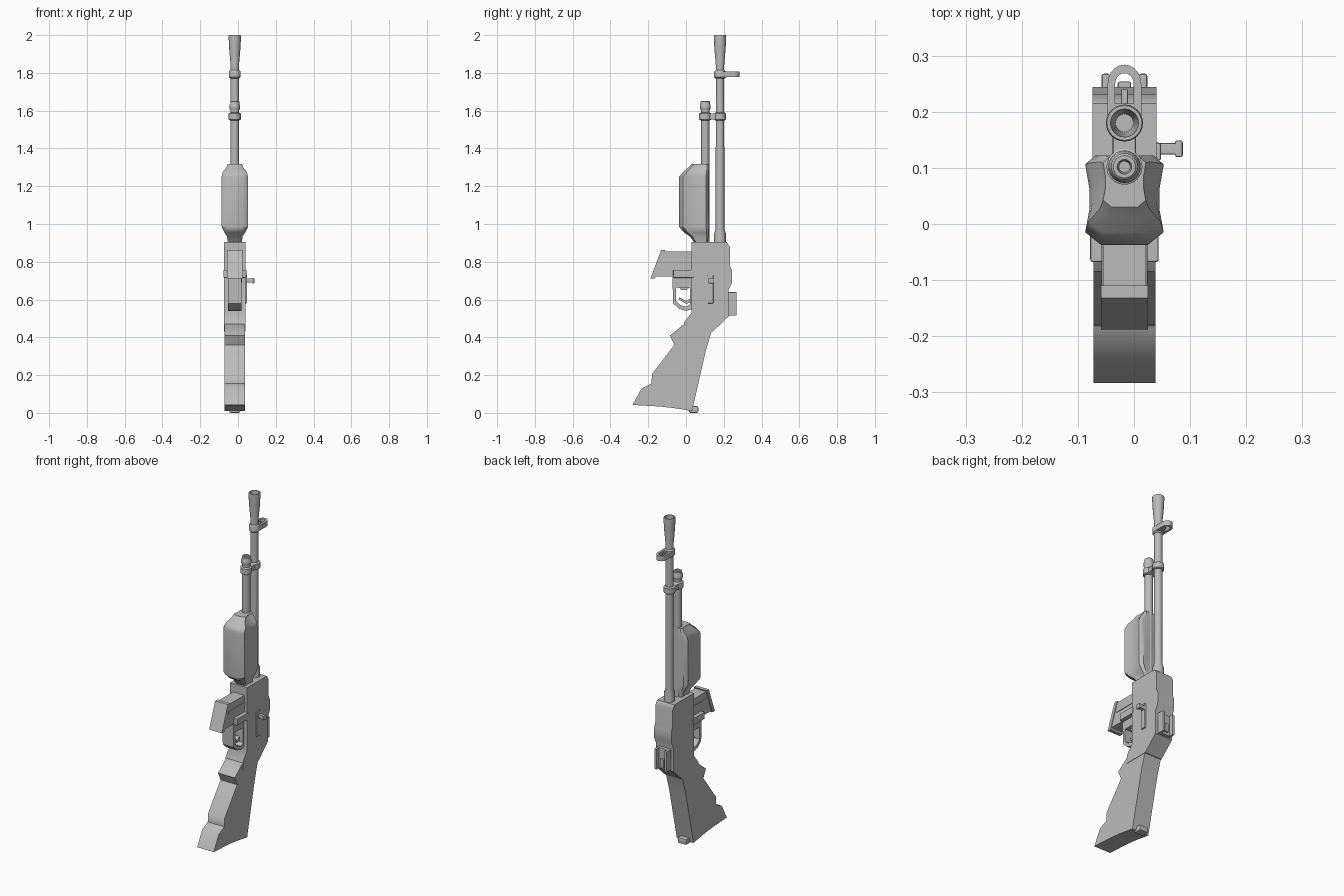
import bpy, bmesh, math
from mathutils import Vector

if "Cube" in bpy.data.objects:
    bpy.data.objects.remove(bpy.data.objects["Cube"], do_unlink=True)

CX = -0.017  # centre plane of the rifle
GREY = (0.5, 0.5, 0.5, 1)
mat = bpy.data.materials.new("plain grey")
mat.use_nodes = True
mat.diffuse_color = GREY
mat.node_tree.nodes["Principled BSDF"].inputs["Base Color"].default_value = GREY


def finish(name, bm):
    bmesh.ops.recalc_face_normals(bm, faces=bm.faces)
    me = bpy.data.meshes.new(name)
    bm.to_mesh(me)
    bm.free()
    for p in me.polygons:
        p.use_smooth = True
    me.set_sharp_from_angle(angle=math.radians(42))
    me.materials.append(mat)
    ob = bpy.data.objects.new(name, me)
    bpy.context.collection.objects.link(ob)
    wn = ob.modifiers.new("weighted normals", 'WEIGHTED_NORMAL')
    wn.keep_sharp = True
    return ob


def side(a, b, h):       # profile in y-z, thickness along x
    return (CX + h, a, b)


def flat(a, b, h):       # profile in x-y, thickness along z
    return (CX + a, b, h)


def plate(name, outer, lo, hi, rim=0.0, inner=None, place=side, seg=2):
    """Extruded profile, optionally with a hole, with rounded rims."""
    bm = bmesh.new()
    loops = [[[bm.verts.new(place(a, b, h)) for a, b in pts] for h in (lo, hi)]
             for pts in (outer, inner) if pts]
    n = len(outer)
    for low, high in loops:
        for i in range(n):
            j = (i + 1) % n
            bm.faces.new((low[i], low[j], high[j], high[i]))
    for k in (0, 1):
        if inner:
            o, q = loops[0][k], loops[1][k]
            for i in range(n):
                j = (i + 1) % n
                bm.faces.new((o[i], o[j], q[j], q[i]))
        else:
            bm.faces.new(loops[0][k])
    if rim:
        edges = [e for e in bm.edges if e.calc_face_angle(0) > 1.5
                 and any(set(e.verts) <= set(l) for pair in loops for l in pair)]
        bmesh.ops.bevel(bm, geom=edges, offset=rim, segments=seg, profile=0.5,
                        affect='EDGES', clamp_overlap=False)
    return finish(name, bm)


def box(name, x, y, z, rim=0.006):
    """Box with all edges softened; x is measured from the centre plane."""
    bm = bmesh.new()
    bmesh.ops.create_cube(bm, size=1)
    for v in bm.verts:
        v.co = Vector((CX, 0, 0)) + Vector(
            [(r[0] + r[1]) / 2 + c * (r[1] - r[0]) for c, r in zip(v.co, (x, y, z))])
    bmesh.ops.bevel(bm, geom=bm.edges[:], offset=rim, segments=2, profile=0.5, affect='EDGES')
    return finish(name, bm)


def skin(name, rings):
    """Surface through rings of equal size, closed at both ends."""
    bm = bmesh.new()
    rows = [[bm.verts.new(p) for p in r] for r in rings]
    n = len(rows[0])
    for a, b in zip(rows, rows[1:]):
        for i in range(n):
            j = (i + 1) % n
            bm.faces.new((a[i], a[j], b[j], b[i]))
    bm.faces.new(rows[0])
    bm.faces.new(rows[-1])
    return finish(name, bm)


def lathe(name, y, profile, n=24):
    turn = [2 * math.pi * i / n for i in range(n)]
    return skin(name, [[(CX + r * math.cos(t), y + r * math.sin(t), z) for t in turn]
                       for r, z in profile])


# Barrel with flared hollow muzzle
BARREL, GAS = 0.18, 0.102
lathe("barrel", BARREL, [(.031, .88), (.031, .95), (.023, .975), (.022, 1.84), (.03, 1.93),
                         (.033, 1.995), (.031, 2), (.025, 2), (.022, 1.95), (.016, 1.85)])
lathe("muzzle_collar", BARREL, [(.024, 1.77), (.031, 1.777), (.031, 1.807), (.024, 1.815)])

# Front sight loop and post
arch = [(.03 * math.cos(t), .25 + .034 * math.sin(t))
        for t in [math.pi * i / 10 for i in range(11)]]
hole = [(a * .55, .25 + (b - .25) * .55) for a, b in arch]
plate("front_sight_loop", arch + [(-.03, .185), (.03, .185)], 1.777, 1.807, .005,
      hole + [(-.0165, .215), (.0165, .215)], flat)
box("front_sight_post", (-.006, .006), (.205, .24), (1.78, 1.804), .002)

# Gas tube, plug and the bridge to the barrel
lathe("gas_tube", GAS, [(.022, .9), (.022, 1.6), (.027, 1.608), (.029, 1.62), (.027, 1.632),
                        (.024, 1.636), (.024, 1.648), (.02, 1.652), (.013, 1.652), (.01, 1.63)])
for label, y in (("barrel", BARREL), ("gas", GAS)):
    lathe(label + "_band", y, [(.024, 1.548), (.032, 1.553), (.032, 1.585), (.024, 1.59)])
box("band_bridge", (-.021, .021), (GAS, BARREL), (1.553, 1.585), .004)

# Waisted handguard
half = [(.6, 0), (1, .14), (.89, .4), (.89, .62), (1, .9), (.75, 1)]
section = half + [(-u, v) for u, v in reversed(half)]
guard = [(.9, .036, .045, .115), (.935, .042, .02, .12), (.955, .055, -.01, .122),
         (.985, .07, -.037, .122), (1.25, .07, -.037, .122), (1.275, .064, -.015, .122),
         (1.3, .044, .012, .122), (1.318, .038, .03, .118)]
skin("handguard", [[(CX + u * w, a + v * (b - a), z) for u, v in section]
                   for z, w, a, b in guard])

# Receiver
plate("receiver", [(.03, .905), (.215, .905), (.232, .88), (.232, .78), (.244, .755),
                   (.244, .69), (.225, .65), (.225, .51), (.14, .43), (-.01, .43),
                   (-.01, .48), (.03, .53)], -.057, .057, .016)

# Stock with grip notch, and toe at the butt
plate("stock", [(-.01, .47), (.1, .47), (.135, .43), (.105, .33), (.032, .01), (-.06, .025),
                (-.14, .034), (-.283, .042), (-.235, .13), (-.183, .155), (-.18, .205),
                (-.062, .36), (-.085, .41)], -.055, .055, .018, seg=3)
box("stock_toe", (-.03, .03), (.015, .065), (0, .036), .009)

# Magazine with slanted floor plate
plate("magazine", [(.05, .855), (-.125, .855), (-.17, .722), (.05, .722)], -.038, .038, .006)
plate("magazine_floor", [(-.11, .862), (-.132, .862), (-.188, .712), (-.165, .712)],
      -.042, .042, .003)
for s in (-1, 1):
    box("magazine_rib", sorted((s * .03, s * .041)), (-.12, .04), (.795, .815), .003)

# Trigger group
box("trigger_housing", (-.037, .037), (-.068, .05), (.685, .755))
for s in (-1, 1):
    box("housing_rail", sorted((s * .03, s * .061)), (-.068, .04), (.715, .757), .005)
plate("trigger_guard", [(-.072, .72), (.04, .72), (.04, .55), (0, .54), (-.035, .55),
                        (-.068, .58)], -.036, .036, .005,
      [(-.052, .665), (.022, .665), (.022, .575), (0, .562), (-.028, .57), (-.052, .592)])
plate("trigger", [(.03, .61), (.0, .592), (-.035, .612), (-.04, .602), (-.0, .577), (.03, .587)],
      -.012, .012, .003)
plate("trigger_stop", [(-.04, .67), (.02, .67), (.005, .65), (-.025, .65)], -.012, .012, .003)

# Charging handle on the left side
box("handle_slot", (.05, .065), (.113, .145), (.58, .73), .004)
box("handle_stem", (.05, .097), (.124, .144), (.69, .712), .003)
box("handle_knob", (.09, .104), (.119, .149), (.686, .714), .004)

# Rear sight with two ears
box("rear_sight_base", (-.041, .041), (.205, .242), (.515, .64), .005)
for s in (-1, 1):
    box("rear_sight_ear", sorted((s * .025, s * .041)), (.215, .268), (.515, .64), .005)
box("rear_sight_leaf", (-.012, .012), (.22, .254), (.53, .58), .004)
